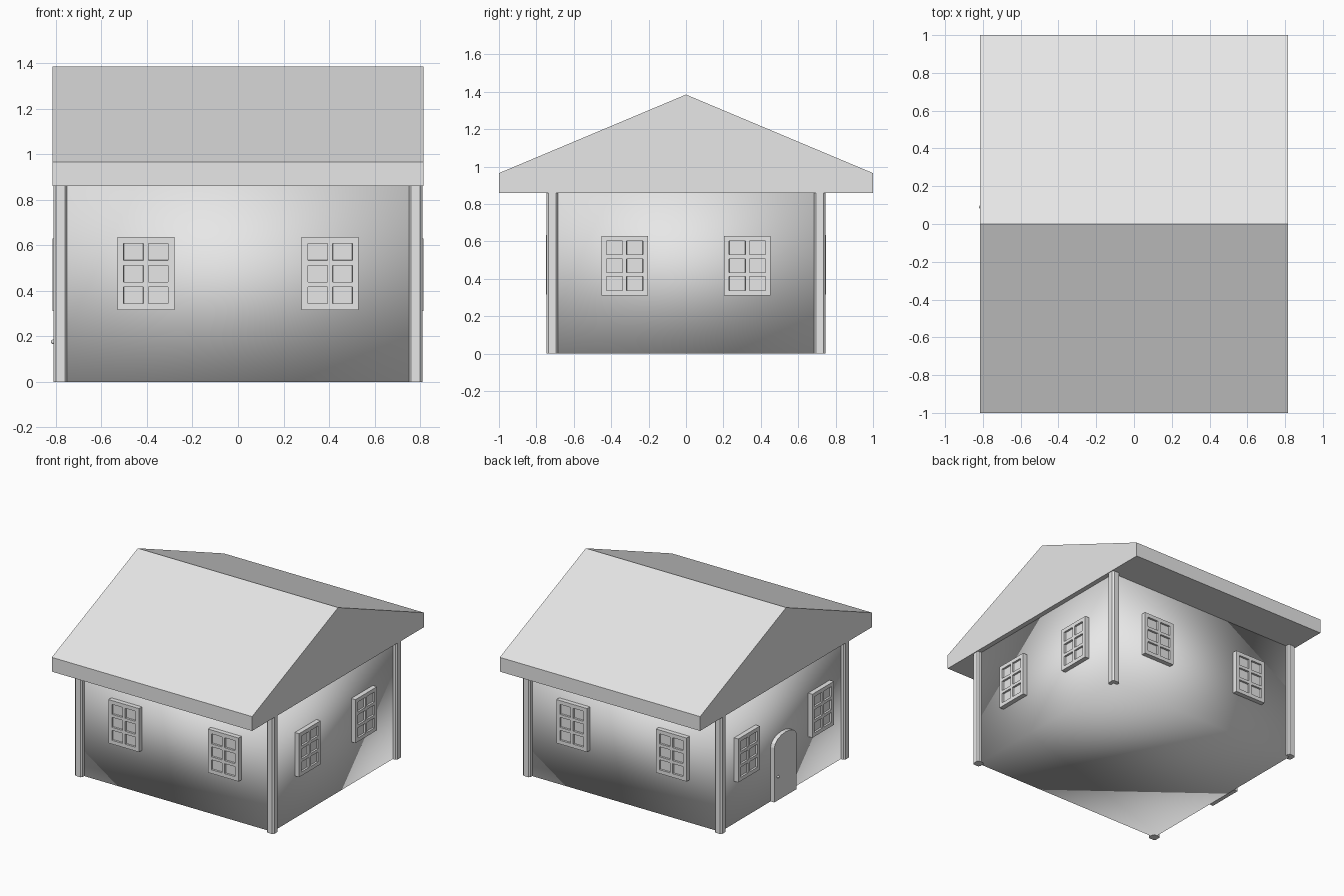
import bpy, bmesh, math
from mathutils import Matrix, Vector

cube = bpy.data.objects.get("Cube")
if cube:
    bpy.data.objects.remove(cube, do_unlink=True)

GREY = (0.8, 0.8, 0.8, 1)
grey = bpy.data.materials.new("plain_grey")
grey.use_nodes = True
grey.diffuse_color = GREY
grey.node_tree.nodes["Principled BSDF"].inputs["Base Color"].default_value = GREY

WALL_X, WALL_Y, WALL_TOP = 0.78, 0.715, 0.86


def finish(name, bm, matrix=None, smooth=False):
    bmesh.ops.recalc_face_normals(bm, faces=bm.faces)
    for face in bm.faces:
        face.smooth = smooth
    mesh = bpy.data.meshes.new(name)
    bm.to_mesh(mesh)
    bm.free()
    mesh.materials.append(grey)
    obj = bpy.data.objects.new(name, mesh)
    bpy.context.collection.objects.link(obj)
    if matrix:
        obj.matrix_world = matrix
    return obj


def add_box(bm, low, high):
    low, high = Vector(low), Vector(high)
    move = Matrix.Translation((low + high) / 2)
    return bmesh.ops.create_cube(bm, size=1, matrix=move @ Matrix.Diagonal((*(high - low), 1)))


def add_prism(bm, outline, shift):
    """Extrude a closed outline of points along a vector."""
    face = bm.faces.new([bm.verts.new(p) for p in outline])
    made = bmesh.ops.extrude_face_region(bm, geom=[face], use_keep_orig=True)
    verts = [v for v in made["geom"] if isinstance(v, bmesh.types.BMVert)]
    bmesh.ops.translate(bm, verts=verts, vec=shift)


def on_wall(angle, along, z, distance):
    """Local frame on a wall: x along it, -y outward, z up."""
    return Matrix.Rotation(angle, 4, "Z") @ Matrix.Translation((along, -distance, z))


# Walls, softly shaded as one body
bm = bmesh.new()
add_box(bm, (-WALL_X, -WALL_Y, 0), (WALL_X, WALL_Y, WALL_TOP))
finish("walls", bm, smooth=True)

# Gabled roof with thick eaves
bm = bmesh.new()
profile = [(-1, 0.86), (1, 0.86), (1, 0.965), (0, 1.385), (-1, 0.965)]
add_prism(bm, [(-0.815, y, z) for y, z in profile], (1.63, 0, 0))
finish("roof", bm)

# Corner posts
for x_name, sx in (("right", -1), ("left", 1)):
    for y_name, sy in (("front", -1), ("back", 1)):
        bm = bmesh.new()
        add_box(bm, (-0.03, -0.03, 0), (0.03, 0.03, WALL_TOP))
        upright = [e for e in bm.edges if abs(e.verts[0].co.z - e.verts[1].co.z) > 0.1]
        bmesh.ops.bevel(bm, geom=upright, offset=0.01, segments=1, affect="EDGES")
        finish(f"{y_name}_{x_name}_post", bm, Matrix.Translation((sx * WALL_X, sy * WALL_Y, 0)))


# Windows: a slab with six panes sunk into its face
def window(name, matrix, width=0.25, height=0.32, depth=0.034, border=0.028, bar=0.022):
    bm = bmesh.new()
    cell_w = (width - 2 * border - bar) / 2
    cell_h = (height - 2 * border - 2 * bar) / 3
    xs, zs = [-width / 2], [-height / 2]
    for cuts, cell, gap_count in ((xs, cell_w, 2), (zs, cell_h, 3)):
        cuts.append(cuts[0] + border)
        for i in range(gap_count):
            cuts.append(cuts[-1] + cell)
            cuts.append(cuts[-1] + (bar if i < gap_count - 1 else border))
    grid = [[bm.verts.new((x, -depth, z)) for z in zs] for x in xs]
    panes = []
    for i in range(len(xs) - 1):
        for j in range(len(zs) - 1):
            face = bm.faces.new((grid[i][j], grid[i + 1][j], grid[i + 1][j + 1], grid[i][j + 1]))
            if i % 2 and j % 2:
                panes.append(face)
    rim = [e for e in bm.edges if e.is_boundary]
    sides = bmesh.ops.extrude_edge_only(bm, edges=rim)["geom"]
    bmesh.ops.translate(bm, verts=[v for v in sides if isinstance(v, bmesh.types.BMVert)], vec=(0, depth, 0))
    bmesh.ops.inset_individual(bm, faces=panes, thickness=0.0005, depth=-0.014)
    finish(name, bm, matrix)


quarter = math.pi / 2
layout = [("front", 0, 0.405, 0.475, WALL_Y), ("left", quarter, 0.328, 0.47, WALL_X),
          ("back", 2 * quarter, 0.405, 0.475, WALL_Y), ("right", -quarter, 0.43, 0.47, WALL_X)]
for wall, angle, offset, z, distance in layout:
    for number, side in enumerate((-1, 1), 1):
        window(f"{wall}_window_{number}", on_wall(angle, side * offset, z, distance))

# Arched door on the right wall
door_frame = on_wall(-quarter, 0, 0, WALL_X)
bm = bmesh.new()
arch = [(0.13 * math.cos(a), 0, 0.40 + 0.07 * math.sin(a)) for a in (math.pi * i / 8 for i in range(9))]
add_prism(bm, [(-0.13, 0, 0), (0.13, 0, 0)] + arch, (0, -0.03, 0))
finish("door", bm, door_frame)

# Door knob
bm = bmesh.new()
bmesh.ops.create_uvsphere(bm, u_segments=12, v_segments=8, radius=0.01)
finish("door_knob", bm, door_frame @ Matrix.Translation((-0.09, -0.032, 0.175)), smooth=True)
